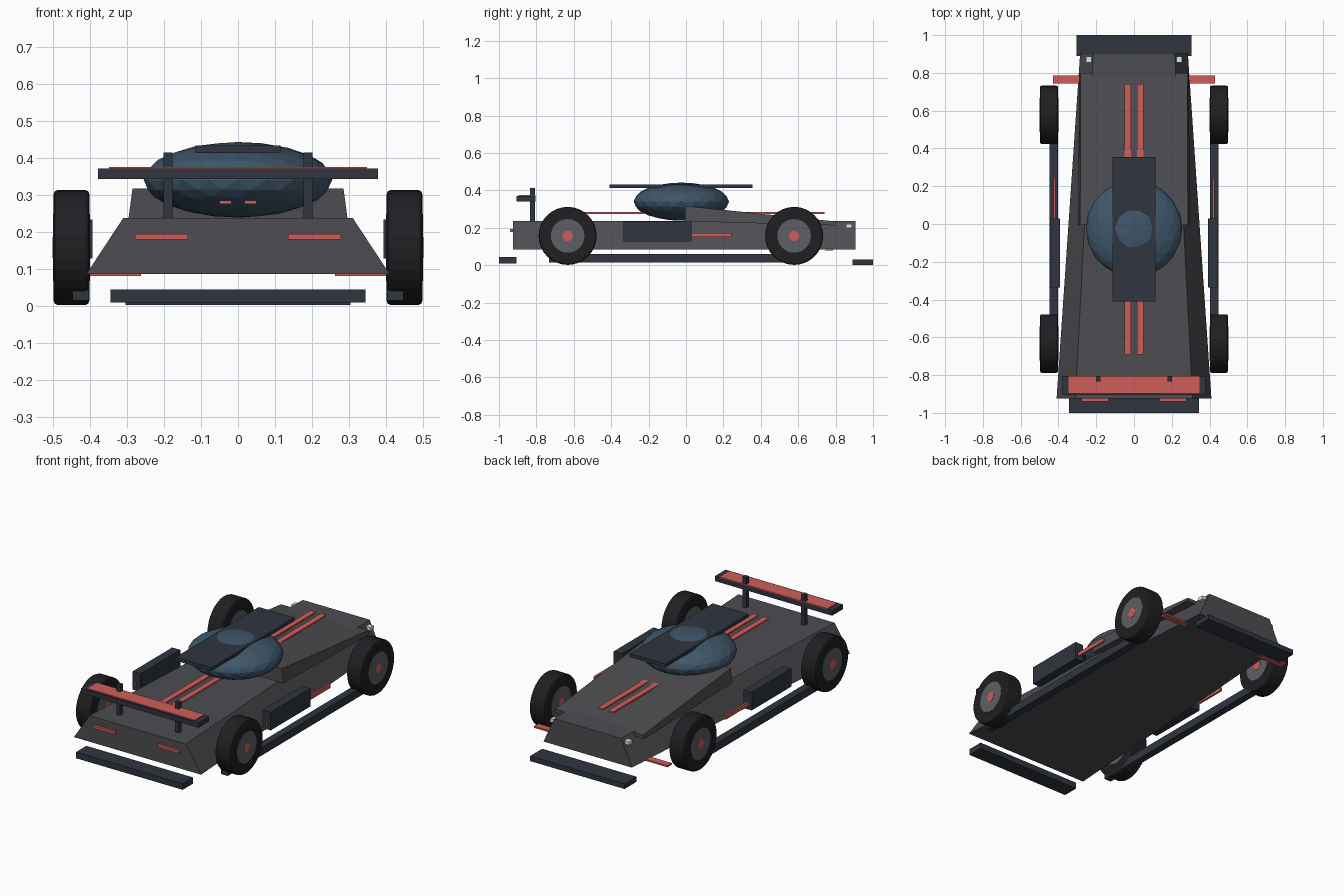
import bpy, bmesh, math
from mathutils import Matrix

if "Cube" in bpy.data.objects:
    bpy.data.objects.remove(bpy.data.objects["Cube"])


def material(name, r, g, b):
    m = bpy.data.materials.new(name)
    m.diffuse_color = (r, g, b, 1)
    m.use_nodes = True
    m.node_tree.nodes["Principled BSDF"].inputs["Base Color"].default_value = m.diffuse_color
    return m


BODY = material("body_grey", 0.075, 0.075, 0.085)
TRIM = material("dark_trim", 0.028, 0.035, 0.05)
GLASS = material("blue_glass", 0.05, 0.095, 0.145)
RED = material("red_accent", 0.62, 0.11, 0.1)
RUBBER = material("rubber", 0.014, 0.014, 0.017)
METAL = material("rim_metal", 0.11, 0.115, 0.125)
LAMP = material("lamp_white", 0.75, 0.8, 0.85)


def finish(bm, name, mat):
    bmesh.ops.recalc_face_normals(bm, faces=bm.faces)
    me = bpy.data.meshes.new(name)
    bm.to_mesh(me)
    bm.free()
    me.materials.append(mat)
    ob = bpy.data.objects.new(name, me)
    bpy.context.collection.objects.link(ob)
    return ob


def loft(name, sections, mat):
    """Two trapezoid sections: (y, bottom half width, top half width, z0, z1)."""
    bm = bmesh.new()
    rings = [[bm.verts.new(p) for p in ((-wb, y, z0), (wb, y, z0), (wt, y, z1), (-wt, y, z1))]
             for y, wb, wt, z0, z1 in sections]
    a, b = rings
    bm.faces.new(a)
    bm.faces.new(b)
    for i in range(4):
        j = (i + 1) % 4
        bm.faces.new((a[i], a[j], b[j], b[i]))
    return finish(bm, name, mat)


def box(name, x, y, z, mat):
    """Box from (min, max) ranges."""
    bm = bmesh.new()
    bmesh.ops.create_cube(bm, size=1)
    for v in bm.verts:
        v.co = [r[0] + (c + 0.5) * (r[1] - r[0]) for c, r in zip(v.co, (x, y, z))]
    return finish(bm, name, mat)


def pair(name, x, y, z, mat):
    """Box on the right plus its mirror image on the left."""
    box(name + "_right", x, y, z, mat)
    box(name + "_left", (-x[1], -x[0]), y, z, mat)


def disc(name, centre, radius, width, mat, segments, bevel=0):
    """Cylinder lying along x, with optional rounded rim edges."""
    bm = bmesh.new()
    bmesh.ops.create_cone(bm, cap_ends=True, segments=segments, radius1=radius,
                          radius2=radius, depth=width)
    if bevel:
        rim = [e for e in bm.edges if abs(e.verts[0].co.z - e.verts[1].co.z) < 1e-5]
        bmesh.ops.bevel(bm, geom=rim, offset=bevel, segments=2, profile=0.5, affect='EDGES')
    bm.transform(Matrix.Translation(centre) @ Matrix.Rotation(math.pi / 2, 4, 'Y'))
    return finish(bm, name, mat)


# Main hull and sloping hood wedge
loft("hull", [(-0.925, 0.41, 0.31, 0.085, 0.237), (0.905, 0.285, 0.215, 0.085, 0.237)], BODY)
loft("hood", [(-0.005, 0.296, 0.285, 0.235, 0.317), (0.8, 0.29, 0.283, 0.213, 0.234)], BODY)

# Faceted canopy with a roof panel
bm = bmesh.new()
bmesh.ops.create_icosphere(bm, subdivisions=3, radius=1)
bm.transform(Matrix.Translation((0, -0.025, 0.34)) @ Matrix.Diagonal((0.255, 0.255, 0.102, 1)))
finish(bm, "canopy", GLASS)
box("roof_panel", (-0.115, 0.115), (-0.41, 0.355), (0.413, 0.433), TRIM)

# Racing stripes
pair("stripe", (0.017, 0.05), (-0.69, 0.74), (0.275, 0.284), RED)

# Bumpers at both ends
box("wing_end_bumper", (-0.344, 0.344), (-1.0, -0.905), (0.008, 0.044), TRIM)
box("nose_splitter", (-0.304, 0.304), (0.89, 1.0), (0.002, 0.032), TRIM)

# Wing on two posts
box("wing", (-0.378, 0.378), (-0.905, -0.805), (0.342, 0.37), TRIM)
box("wing_top", (-0.348, 0.348), (-0.895, -0.805), (0.366, 0.375), RED)
pair("wing_post", (0.177, 0.201), (-0.833, -0.808), (0.23, 0.414), TRIM)

# Lamps
pair("red_lamp", (0.135, 0.278), (-0.94, -0.92), (0.178, 0.193), RED)
pair("headlamp", (0.222, 0.254), (0.856, 0.888), (0.2, 0.22), LAMP)

# Side panels, red bars, skirts and nose fins
pair("side_panel", (0.393, 0.445), (-0.335, 0.03), (0.127, 0.233), TRIM)
pair("side_bar", (0.416, 0.427), (-0.343, 0.243), (0.15, 0.173), RED)
pair("side_skirt", (0.403, 0.447), (-0.733, 0.57), (0.014, 0.06), TRIM)
pair("nose_fin", (0.262, 0.43), (0.745, 0.785), (0.08, 0.09), RED)

# Wheels
for end, y in (("rear", -0.633), ("front", 0.578)):
    for side, s in (("right", 1), ("left", -1)):
        c = (s * 0.45, y, 0.157)
        tag = end + "_" + side
        tyre = disc("tyre_" + tag, c, 0.155, 0.096, RUBBER, 32, 0.01)
        disc("rim_" + tag, c, 0.09, 0.099, METAL, 24)
        disc("hub_" + tag, c, 0.028, 0.102, RED, 16)
